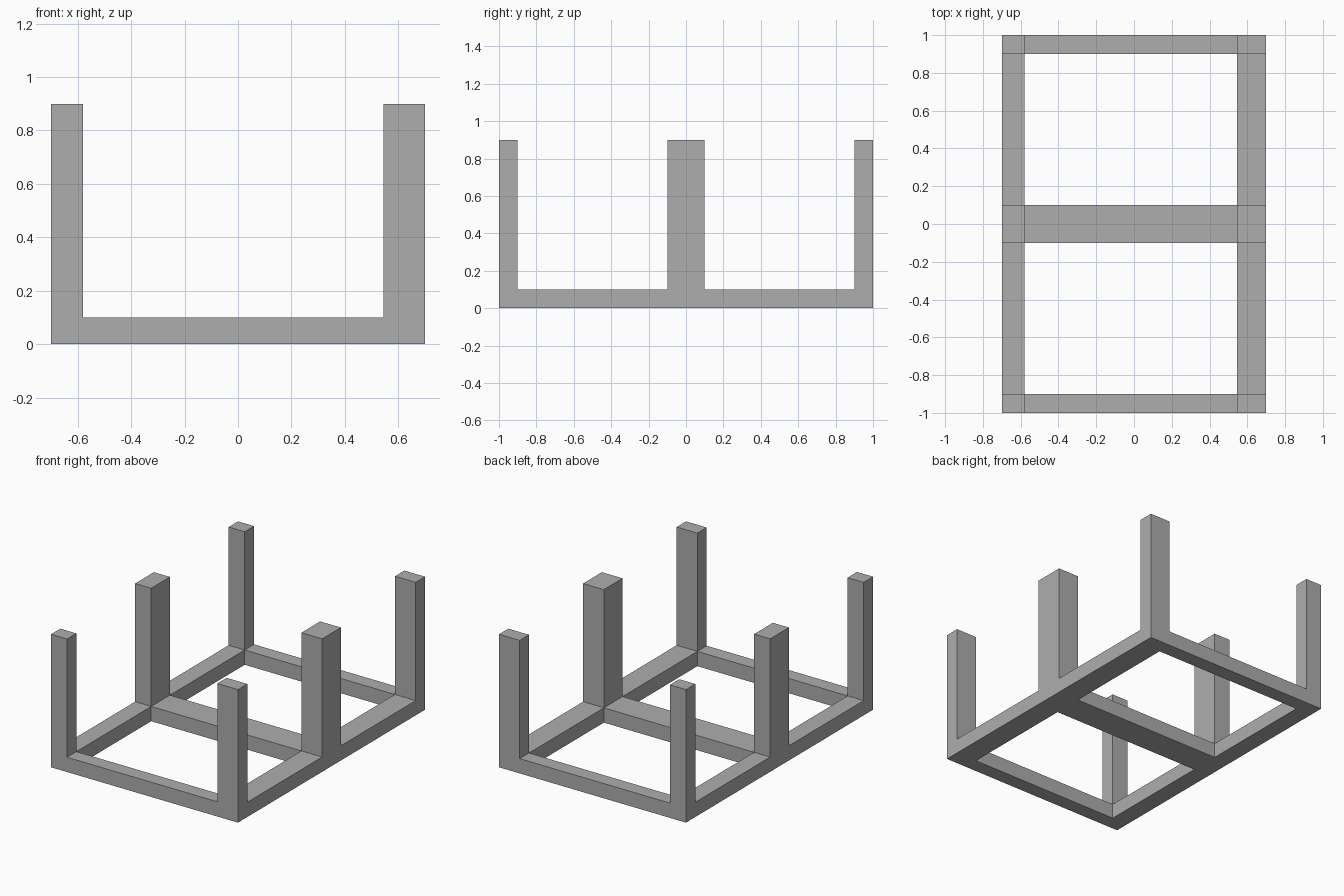
import bpy
import bmesh

cube = bpy.data.objects.get("Cube")
if cube:
    bpy.data.objects.remove(cube, do_unlink=True)

# Material
grey = bpy.data.materials.new("plain grey")
grey.use_nodes = True
colour = (0.42, 0.42, 0.42, 1)
grey.diffuse_color = colour
grey.node_tree.nodes["Principled BSDF"].inputs["Base Color"].default_value = colour

# Plan lines: side rails are columns 0 and 2, cross rails are rows 0, 2 and 4
X_LINES = (-0.7, -0.58, 0.545, 0.7)
Y_LINES = (-1, -0.9, -0.1, 0.1, 0.9, 1)
RAIL_TOP, POST_TOP = 0.1, 0.9

bm = bmesh.new()
grid = [[bm.verts.new((x, y, 0)) for y in Y_LINES] for x in X_LINES]


def raise_faces(faces, height):
    """Extrude faces straight up as one region."""
    new = bmesh.ops.extrude_face_region(bm, geom=faces)["geom"]
    verts = [g for g in new if isinstance(g, bmesh.types.BMVert)]
    bmesh.ops.translate(bm, verts=verts, vec=(0, 0, height))
    return [g for g in new if isinstance(g, bmesh.types.BMFace)]


# Flat plan of the frame, with two openings
for i in range(len(X_LINES) - 1):
    for j in range(len(Y_LINES) - 1):
        if i != 1 or j % 2 == 0:
            bm.faces.new((grid[i][j], grid[i + 1][j],
                          grid[i + 1][j + 1], grid[i][j + 1]))

# Rails
tops = raise_faces(bm.faces[:], RAIL_TOP)


# Posts rise where the side rails cross the cross rails
def is_crossing(face):
    c = face.calc_center_median()
    on_side = c.x < X_LINES[1] or c.x > X_LINES[2]
    on_cross = abs(c.y) < Y_LINES[3] or abs(c.y) > Y_LINES[4]
    return on_side and on_cross


raise_faces([f for f in tops if is_crossing(f)], POST_TOP - RAIL_TOP)

# Remove points left unused inside the openings, and face outward
bmesh.ops.delete(bm, geom=[v for v in bm.verts if not v.link_faces], context='VERTS')
bmesh.ops.recalc_face_normals(bm, faces=bm.faces[:])

mesh = bpy.data.meshes.new("frame_with_posts")
bm.to_mesh(mesh)
bm.free()
mesh.materials.append(grey)
frame = bpy.data.objects.new("frame_with_posts", mesh)
bpy.context.collection.objects.link(frame)
